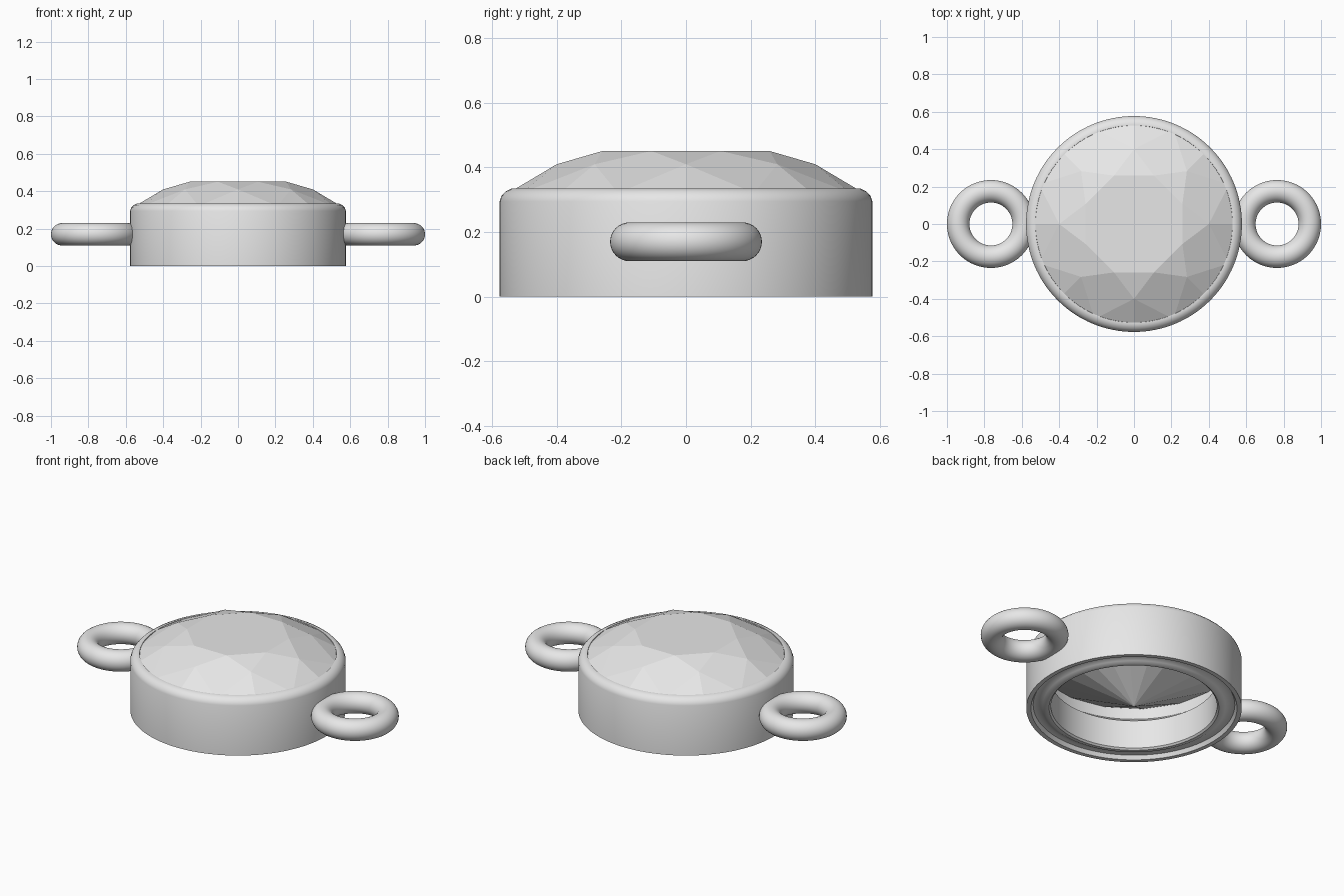
import bpy, math

if "Cube" in bpy.data.objects:
    bpy.data.objects.remove(bpy.data.objects["Cube"])

metal = bpy.data.materials.new("light_grey")
metal.diffuse_color = (0.8, 0.8, 0.8, 1)
metal.use_nodes = True
metal.node_tree.nodes["Principled BSDF"].inputs["Base Color"].default_value = metal.diffuse_color


def ring(r, z, n, start=0.0):
    return [(r * math.cos(start + 2 * math.pi * i / n),
             r * math.sin(start + 2 * math.pi * i / n), z) for i in range(n)]


def make(name, verts, faces):
    mesh = bpy.data.meshes.new(name)
    mesh.from_pydata(verts, [], faces)
    mesh.materials.append(metal)
    ob = bpy.data.objects.new(name, mesh)
    bpy.context.collection.objects.link(ob)
    return ob


def smooth(ob, angle):
    bpy.ops.object.select_all(action='DESELECT')
    ob.select_set(True)
    bpy.context.view_layer.objects.active = ob
    bpy.ops.object.shade_smooth_by_angle(angle=math.radians(angle))


# Bezel: closed lathe profile (radius, height), counter-clockwise
profile = [(0.577, 0), (0.577, 0.295), (0.571, 0.312), (0.558, 0.326),
           (0.54, 0.335), (0.527, 0.335), (0.522, 0.30), (0.515, 0.23),
           (0.445, 0.18), (0.445, 0.012), (0.455, 0.003), (0.475, 0.003),
           (0.49, 0.012), (0.515, 0.025), (0.54, 0.022), (0.552, 0.0)]
N, P = 128, len(profile)
verts, faces = [], []
for r, z in profile:
    verts += ring(r, z, N)
for j in range(P):
    k = (j + 1) % P
    for i in range(N):
        m = (i + 1) % N
        faces.append((j * N + i, j * N + m, k * N + m, k * N + i))
bezel = make("bezel", verts, faces)
smooth(bezel, 35)

# Brilliant-cut stone: table, star, kite and girdle facets, pointed underside
h = math.pi / 8
table = ring(0.28, 0.451, 8, h)
middle = ring(0.4, 0.41, 8)
girdle = ring(0.55, 0.321, 16)
base = ring(0.55, 0.312, 16)
verts = table + middle + girdle + base + [(0, 0, 0.012)]
T, M, G, B, tip = 0, 8, 16, 32, 48
faces = [tuple(range(8))]
for i in range(8):
    n = (i + 1) % 8
    g, g1, gp = 2 * i, 2 * i + 1, (2 * i - 1) % 16
    faces.append((T + (i - 1) % 8, M + i, T + i))             # star
    faces.append((T + i, M + i, G + g1, M + n))               # kite
    faces.append((M + i, G + g, G + g1))                      # upper girdle
    faces.append((M + i, G + gp, G + g))
for i in range(16):
    n = (i + 1) % 16
    faces.append((G + i, B + i, B + n, G + n))                # girdle band
    faces.append((B + n, B + i, tip))                         # pavilion
make("faceted_stone", verts, faces)

# Connector loops on both sides
for side, x in (("left", -0.765), ("right", 0.765)):
    bpy.ops.mesh.primitive_torus_add(location=(x, 0, 0.17), major_radius=0.175,
                                     minor_radius=0.06, major_segments=64,
                                     minor_segments=32)
    loop = bpy.context.object
    loop.name = side + "_loop"
    loop.data.materials.append(metal)
    smooth(loop, 60)
